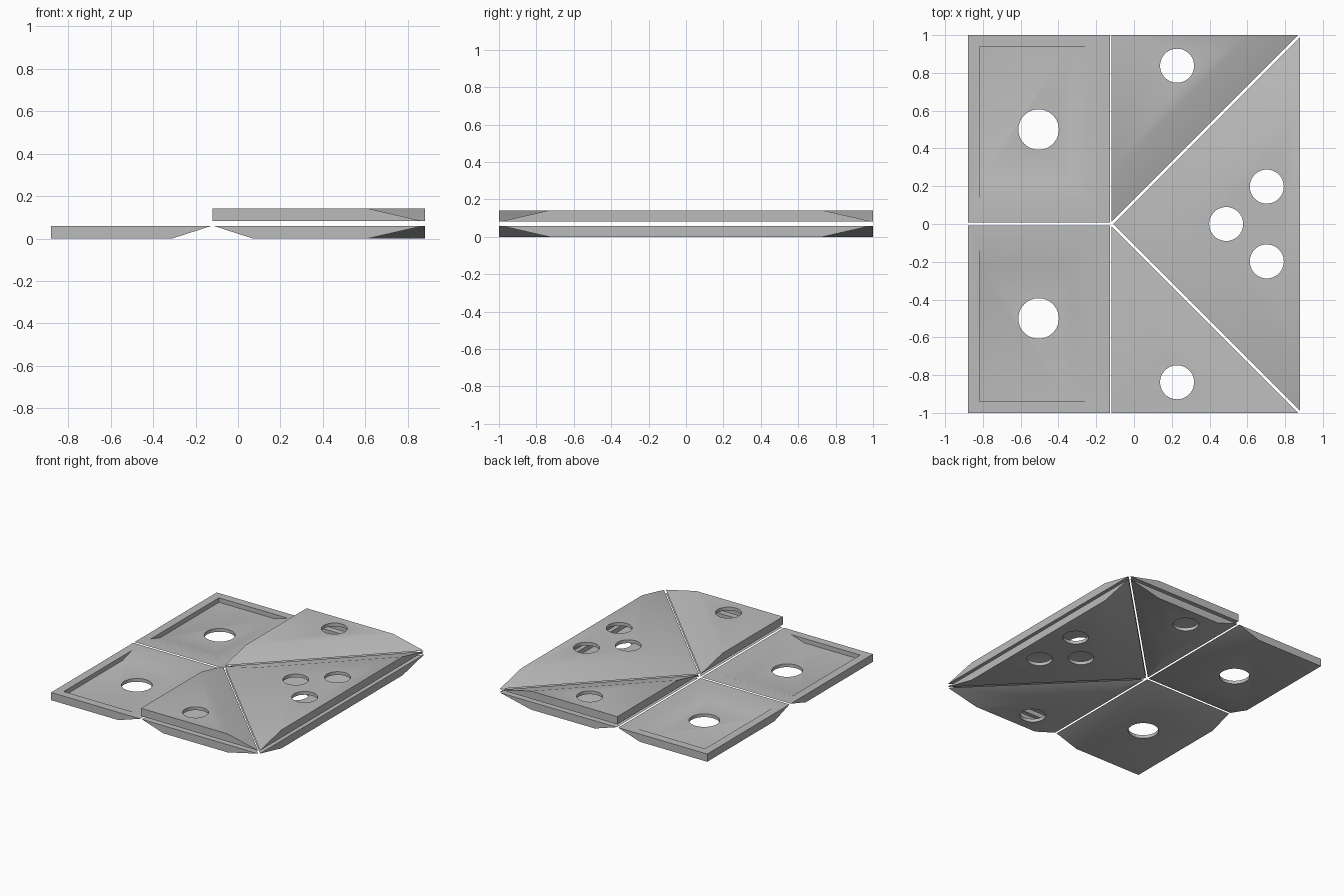
import bpy
import bmesh
from mathutils import Vector, Matrix

cube = bpy.data.objects.get("Cube")
if cube:
    bpy.data.objects.remove(cube, do_unlink=True)

# Shared material and dimensions
grey = bpy.data.materials.new("plain grey")
grey.use_nodes = True
grey.diffuse_color = (0.5, 0.5, 0.5, 1)
grey.node_tree.nodes["Principled BSDF"].inputs["Base Color"].default_value = grey.diffuse_color

THICK = 0.059      # full panel depth
SKIN = 0.025       # skin left under the pocket
BEVEL = 0.19       # width of the slope along fold edges
LIP = 0.115        # flat border along fold edges
RIM = 0.063        # rim along outer edges
GAP = 0.007        # half the slit between panels
FOLD_X = -0.12
UPPER_Z = 0.0825
TOP_Z = UPPER_Z + THICK
POCKET_SLOPE = BEVEL * (1 - SKIN / THICK)


def inset(points, distances):
    """Move each edge of a convex outline inwards by its own distance."""
    pts = [Vector(p) for p in points]
    n = len(pts)
    centre = sum(pts, Vector((0, 0))) / n
    lines = []
    for i, d in enumerate(distances):
        a, b = pts[i], pts[(i + 1) % n]
        along = (b - a).normalized()
        normal = Vector((-along.y, along.x))
        if normal.dot(centre - a) < 0:
            normal.negate()
        lines.append((normal, normal.dot(a) + d))
    corners = []
    for i in range(n):
        (n1, c1), (n2, c2) = lines[i - 1], lines[i]
        det = n1.x * n2.y - n1.y * n2.x
        corners.append(((c1 * n2.y - c2 * n1.y) / det,
                        (n1.x * c2 - n2.x * c1) / det))
    return corners


def new_object(name, bm):
    bmesh.ops.recalc_face_normals(bm, faces=bm.faces)
    mesh = bpy.data.meshes.new(name)
    bm.to_mesh(mesh)
    bm.free()
    mesh.materials.append(grey)
    obj = bpy.data.objects.new(name, mesh)
    bpy.context.collection.objects.link(obj)
    return obj


def panel(name, outline, folds, holes, open_z, skin_z):
    """Hollow panel: pocket opens at open_z, closed skin lies at skin_z."""
    up = 1 if open_z > skin_z else -1
    levels = [
        (open_z, LIP, RIM),
        (open_z, GAP, 0),
        (skin_z, BEVEL, 0),
    ]
    floor = (skin_z + up * SKIN, LIP + POCKET_SLOPE, RIM)
    bm = bmesh.new()
    rings = []
    for z, on_fold, on_rim in [floor] + levels:
        ring = inset(outline, [on_fold if f else on_rim for f in folds])
        rings.append([bm.verts.new((x, y, z)) for x, y in ring])
    for r, s in zip(rings, rings[1:]):
        for i in range(len(r)):
            j = (i + 1) % len(r)
            bm.faces.new((r[i], r[j], s[j], s[i]))
    bm.faces.new(rings[0])
    bm.faces.new(rings[-1])
    obj = new_object(name, bm)

    # Round through holes
    cut = bmesh.new()
    for x, y, radius in holes:
        bmesh.ops.create_cone(cut, cap_ends=True, segments=48, radius1=radius,
                              radius2=radius, depth=1,
                              matrix=Matrix.Translation((x, y, 0)))
    cutter = new_object("hole_cutter", cut)
    cutter.hide_render = True
    mod = obj.modifiers.new("holes", 'BOOLEAN')
    mod.operation = 'DIFFERENCE'
    mod.solver = 'EXACT'
    mod.object = cutter
    bpy.ops.object.select_all(action='DESELECT')
    obj.select_set(True)
    bpy.context.view_layer.objects.active = obj
    bpy.ops.object.modifier_apply(modifier=mod.name)
    bpy.data.objects.remove(cutter, do_unlink=True)
    bpy.ops.object.shade_smooth_by_angle(angle=0.52)


# Square panels and side triangles, mirrored front to back
for side, s in (("back", 1), ("front", -1)):
    square = [(FOLD_X, 0), (FOLD_X, s), (-0.88, s), (-0.88, 0)]
    panel(side + "_square_panel", square, (True, False, False, True),
          [(-0.505, 0.5 * s, 0.107)], THICK, 0)

    triangle = [(FOLD_X, 0), (FOLD_X, s), (0.88, s)]
    hole = [(0.228, 0.838 * s, 0.09)]
    panel(side + "_lower_triangle", triangle, (True, False, True), hole, THICK, 0)
    panel(side + "_upper_triangle", triangle, (False, False, True), hole, UPPER_Z, TOP_Z)

# Large triangle with three holes, lower and upper shells
large = [(FOLD_X, 0), (0.88, -1), (0.88, 1)]
trio = [(0.488, 0, 0.09), (0.703, 0.198, 0.09), (0.703, -0.198, 0.09)]
panel("large_lower_triangle", large, (True, False, True), trio, THICK, 0)
panel("large_upper_triangle", large, (True, False, True), trio, UPPER_Z, TOP_Z)
